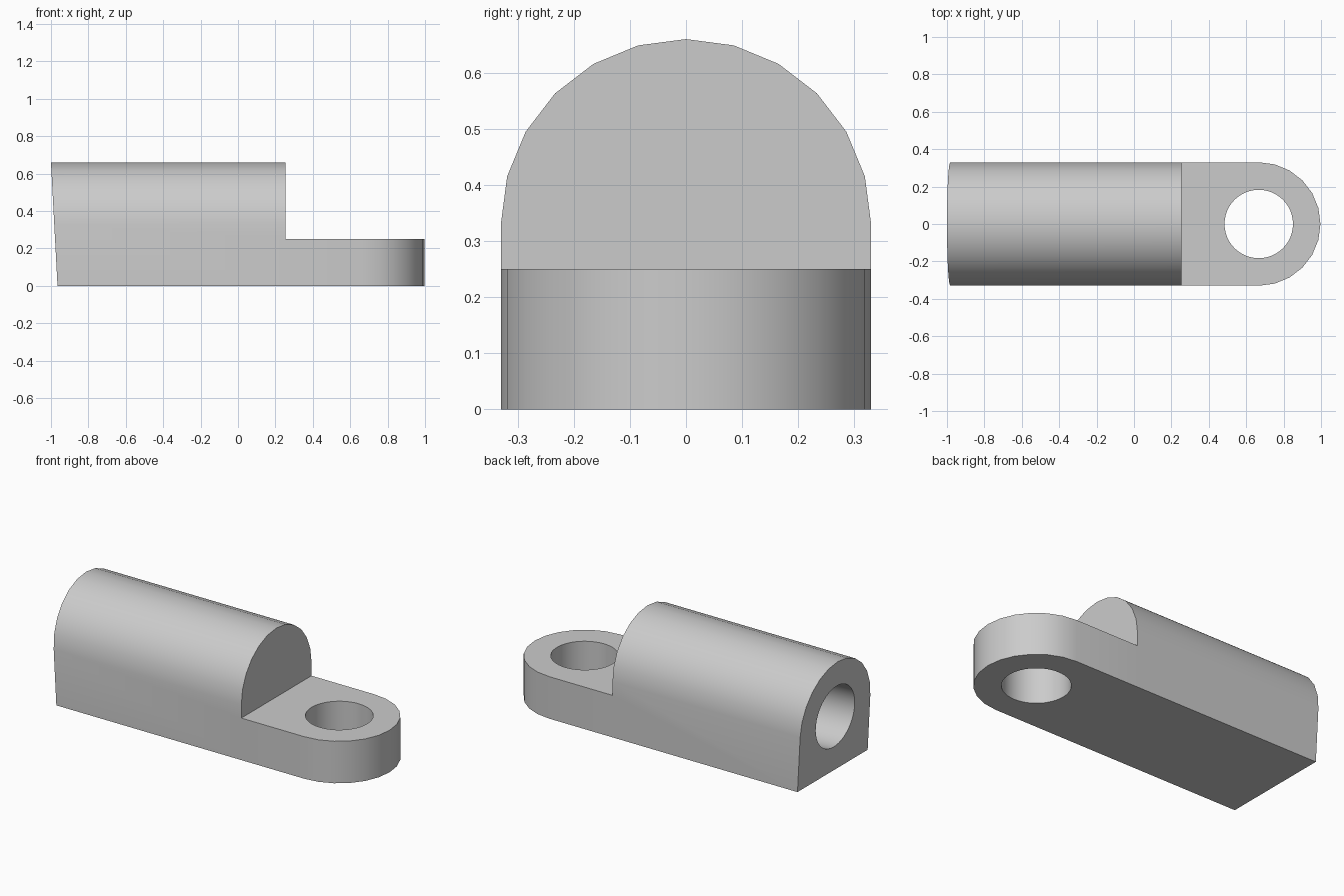
import bpy, bmesh, math
from mathutils import Matrix

R = 0.33            # half width of the body and rounding radius
HOLE_R = 0.183
STEP_X = 0.253      # where the arched body meets the flat tab
EYE_X = 0.667
TAB_H = 0.25
SLANT = 0.035       # lean of the rear end face

default = bpy.data.objects.get("Cube")
if default:
    bpy.data.objects.remove(default)

grey = bpy.data.materials.new("light grey")
grey.use_nodes = True
colour = (0.6, 0.6, 0.6, 1)
grey.diffuse_color = colour
grey.node_tree.nodes["Principled BSDF"].inputs["Base Color"].default_value = colour


def arc(cx, cy, start, steps=12):
    """Half circle of radius R, counter-clockwise from a start angle."""
    return [(cx + R * math.cos(start + math.pi * i / steps),
             cy + R * math.sin(start + math.pi * i / steps)) for i in range(steps + 1)]


def prism(name, start, offset):
    """Solid made by extruding a flat outline along an offset."""
    bm = bmesh.new()
    face = bm.faces.new([bm.verts.new(p) for p in start])
    grown = bmesh.ops.extrude_face_region(bm, geom=[face])["geom"]
    bmesh.ops.translate(bm, vec=offset, verts=[v for v in grown if isinstance(v, bmesh.types.BMVert)])
    return finish(name, bm)


def cylinder(name, depth, matrix):
    bm = bmesh.new()
    bmesh.ops.create_cone(bm, cap_ends=True, segments=48, radius1=HOLE_R,
                          radius2=HOLE_R, depth=depth, matrix=matrix)
    return finish(name, bm)


def finish(name, bm):
    bmesh.ops.recalc_face_normals(bm, faces=bm.faces)
    mesh = bpy.data.meshes.new(name)
    bm.to_mesh(mesh)
    bm.free()
    mesh.materials.append(grey)
    obj = bpy.data.objects.new(name, mesh)
    bpy.context.collection.objects.link(obj)
    return obj


def combine(target, tool, operation):
    mod = target.modifiers.new(operation.lower(), 'BOOLEAN')
    mod.operation, mod.object, mod.solver = operation, tool, 'EXACT'
    bpy.context.view_layer.objects.active = target
    bpy.ops.object.modifier_apply(modifier=mod.name)
    bpy.data.objects.remove(tool)


# Arched body, with the rear end leaning outwards towards the top
arch = [(-R, 0), (R, 0)] + arc(0, R, 0)
body = prism("rod_end_body", [(STEP_X, y, z) for y, z in arch], (-1 - STEP_X, 0, 0))
for v in body.data.vertices:
    if v.co.x < 0:
        v.co.x += SLANT * (1 - v.co.z / (2 * R))

# Flat tab with a rounded end
plan = [(STEP_X, R), (STEP_X, -R)] + arc(EYE_X, 0, -math.pi / 2)
tab = prism("tab", [(x, y, 0) for x, y in plan], (0, 0, TAB_H))
combine(body, tab, 'UNION')

# Pin hole through the tab
pin = cylinder("pin_cutter", 1, Matrix.Translation((EYE_X, 0, TAB_H / 2)))
combine(body, pin, 'DIFFERENCE')

# Blind bore square to the leaning end face
tilt = math.pi / 2 + math.atan(SLANT / (2 * R))
bore = cylinder("bore_cutter", 1.8,
                Matrix.Translation((-1, 0, R)) @ Matrix.Rotation(tilt, 4, 'Y'))
combine(body, bore, 'DIFFERENCE')

# Smooth the curves and keep the edges crisp
bpy.ops.object.select_all(action='DESELECT')
body.select_set(True)
bpy.context.view_layer.objects.active = body
bpy.ops.object.shade_smooth_by_angle(angle=math.radians(30))
